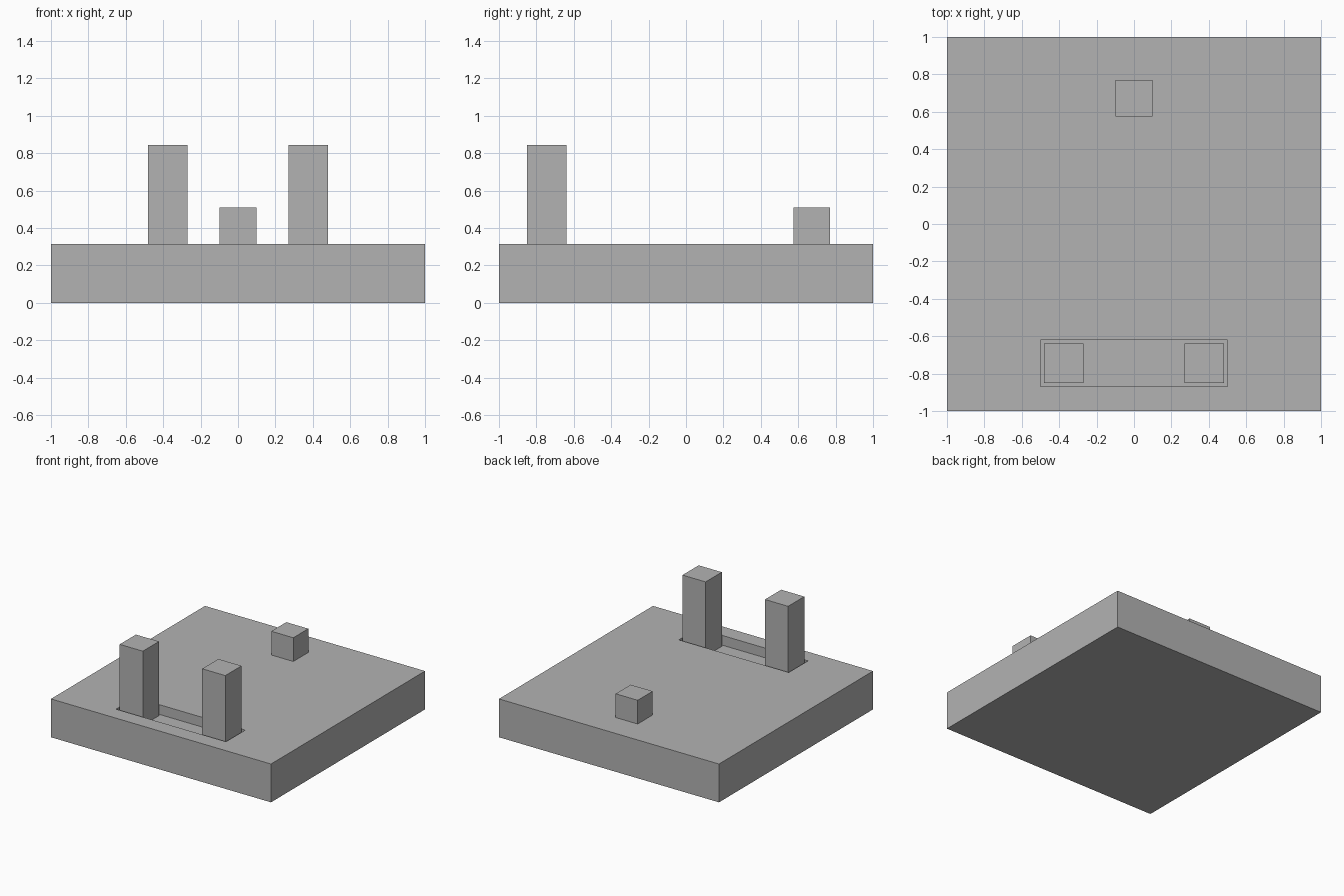
import bpy
import bmesh
from mathutils import Vector

cube = bpy.data.objects.get("Cube")
if cube:
    bpy.data.objects.remove(cube, do_unlink=True)

grey = bpy.data.materials.new("plain_grey")
grey.use_nodes = True
colour = (0.45, 0.45, 0.45, 1)
grey.diffuse_color = colour
grey.node_tree.nodes["Principled BSDF"].inputs["Base Color"].default_value = colour

TOP = 0.315
FLOOR = TOP - 0.08
SLOT_Y = -0.745


def box(name, low, high):
    """Axis-aligned box between two corners."""
    low, high = Vector(low), Vector(high)
    mesh = bpy.data.meshes.new(name)
    bm = bmesh.new()
    bmesh.ops.create_cube(bm, size=1)
    bmesh.ops.scale(bm, vec=high - low, verts=bm.verts)
    bmesh.ops.translate(bm, vec=(low + high) / 2, verts=bm.verts)
    bm.to_mesh(mesh)
    bm.free()
    mesh.materials.append(grey)
    obj = bpy.data.objects.new(name, mesh)
    bpy.context.collection.objects.link(obj)
    return obj


# Square base slab with a shallow slot near the front
base = box("base_slab", (-1, -1, 0), (1, 1, TOP))
cutter = box("slot_cutter", (-0.5, SLOT_Y - 0.125, FLOOR), (0.5, SLOT_Y + 0.125, TOP + 0.1))
cutter.hide_render = True
cutter.hide_viewport = True
cutter.display_type = 'WIRE'
cut = base.modifiers.new("slot", 'BOOLEAN')
cut.operation = 'DIFFERENCE'
cut.solver = 'EXACT'
cut.object = cutter

# Pair of tall posts standing in the slot
for side, x in (("right", -0.375), ("left", 0.375)):
    box(side + "_post", (x - 0.105, SLOT_Y - 0.105, FLOOR), (x + 0.105, SLOT_Y + 0.105, 0.845))

# Small block at the back
box("rear_block", (-0.1, 0.575, TOP), (0.1, 0.77, 0.51))
